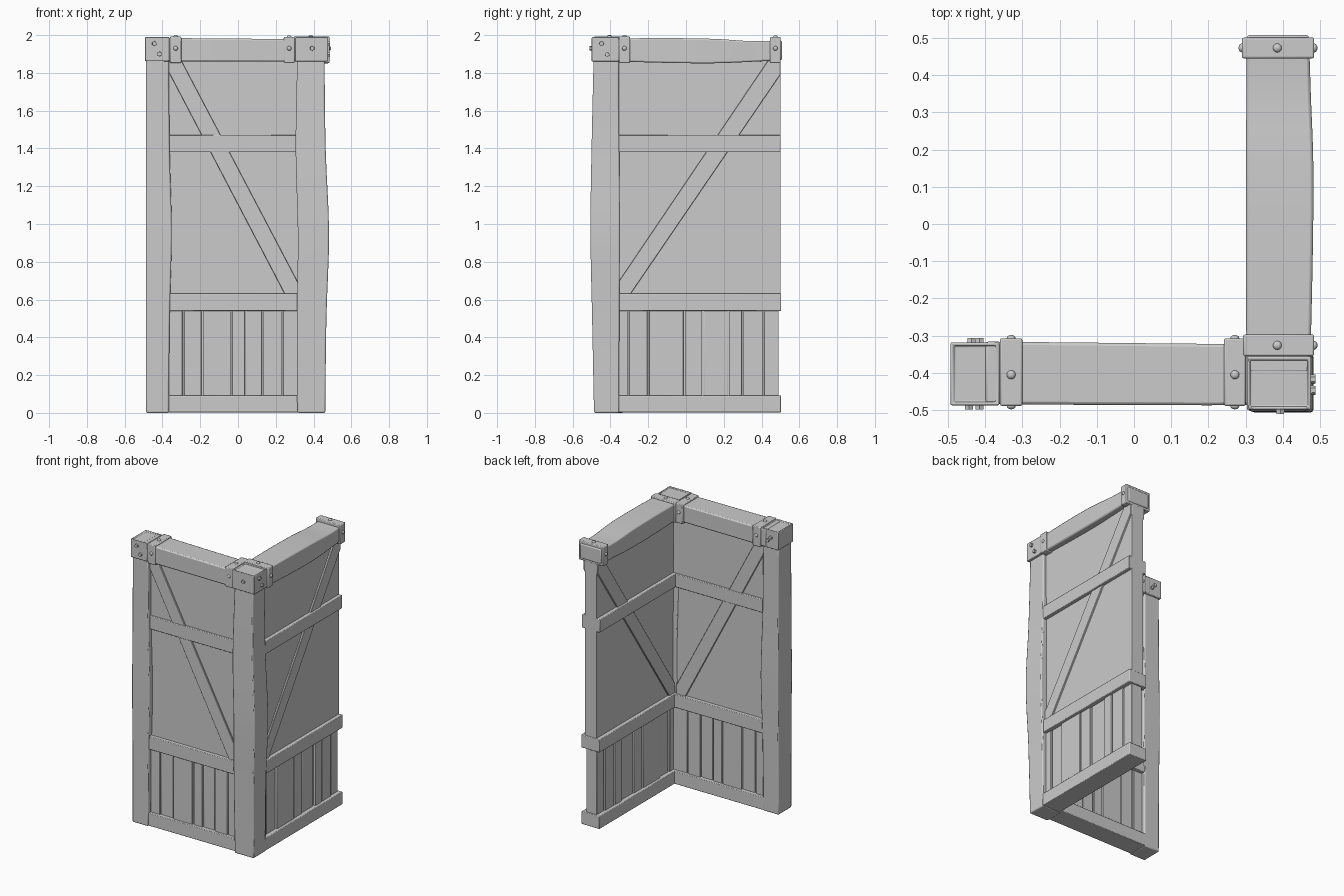
import bpy, bmesh, math
from mathutils import Vector, Matrix

if "Cube" in bpy.data.objects:
    bpy.data.objects.remove(bpy.data.objects["Cube"])


def finish(bm, name, bevel=0.004, segs=2):
    bmesh.ops.recalc_face_normals(bm, faces=bm.faces)
    me = bpy.data.meshes.new(name)
    bm.to_mesh(me)
    bm.free()
    ob = bpy.data.objects.new(name, me)
    bpy.context.collection.objects.link(ob)
    if bevel:
        m = ob.modifiers.new("bevel", 'BEVEL')
        m.width, m.segments, m.limit_method = bevel, segs, 'ANGLE'
        m.angle_limit = math.radians(40)
    bpy.context.view_layer.objects.active = ob
    ob.select_set(True)
    bpy.ops.object.shade_smooth_by_angle(angle=math.radians(35))
    ob.select_set(False)
    return ob


def box_bm(x0, x1, y0, y1, z0, z1):
    bm = bmesh.new()
    bmesh.ops.create_cube(bm, size=1)
    for v in bm.verts:
        v.co = ((x0 + x1) / 2 + v.co.x * (x1 - x0),
                (y0 + y1) / 2 + v.co.y * (y1 - y0),
                (z0 + z1) / 2 + v.co.z * (z1 - z0))
    return bm


def box(name, *b, bevel=0.004):
    return finish(box_bm(*b), name, bevel)


def loft(name, place, sections, bevel=0.007):
    """Warped timber: sections are (along, u0, u1, v0, v1), smoothed between."""
    bm = bmesh.new()
    rings, n = [], len(sections)
    for i in range((n - 1) * 4 + 1):
        k = min(i // 4, n - 2)
        f = i / 4 - k
        p = [Vector(sections[min(max(j, 0), n - 1)]) for j in range(k - 1, k + 3)]
        q = 0.5 * (2 * p[1] + (p[2] - p[0]) * f
                   + (2 * p[0] - 5 * p[1] + 4 * p[2] - p[3]) * f * f
                   + (3 * p[1] - p[0] - 3 * p[2] + p[3]) * f ** 3)
        a, u0, u1, v0, v1 = q
        rings.append([bm.verts.new(place(a, u, v))
                      for u, v in ((u0, v0), (u1, v0), (u1, v1), (u0, v1))])
    for r, s in zip(rings, rings[1:]):
        for j in range(4):
            bm.faces.new((r[j], r[j - 1], s[j - 1], s[j]))
    bm.faces.new(rings[0])
    bm.faces.new(rings[-1])
    return finish(bm, name, bevel)


def bolt(name, pos, normal, r=0.012, h=0.012, hexed=False):
    """Rivet dome, or hexagonal bolt head, sitting on a surface."""
    bm = bmesh.new()
    if hexed:
        bmesh.ops.create_cone(bm, cap_ends=True, segments=6, radius1=r, radius2=r * 0.85, depth=2 * h)
    else:
        bmesh.ops.create_uvsphere(bm, u_segments=12, v_segments=8, radius=1)
        bmesh.ops.scale(bm, vec=(r, r, h), verts=bm.verts)
    rot = Vector((0, 0, 1)).rotation_difference(Vector(normal)).to_matrix().to_4x4()
    bm.transform(Matrix.Translation(pos) @ rot)
    return finish(bm, name, 0)


def front(a, t, z):
    return (a, -0.40 + t, z)


def right(a, t, z):
    return (0.39 + t, a, z)


def slab(name, place, a0, a1, t, z0, z1, bevel=0.004):
    p, q = place(a0, -t, z0), place(a1, t, z1)
    return box(name, p[0], q[0], p[1], q[1], p[2], q[2], bevel=bevel)


def prism(name, place, outline, t):
    bm = bmesh.new()
    lo = [bm.verts.new(place(a, -t, z)) for a, z in outline]
    hi = [bm.verts.new(place(a, t, z)) for a, z in outline]
    bm.faces.new(lo)
    bm.faces.new(hi)
    for j in range(len(lo)):
        bm.faces.new((lo[j - 1], lo[j], hi[j], hi[j - 1]))
    return finish(bm, name, 0.002, 1)


# Infill of both wings: panel, brace, rails, boards
wings = (
    ("front", front, -0.38, 0.36, 0.36, 0.060,
     [(-0.37, 1.87), (-0.37, 1.81), (0.252, 0.62), (0.318, 0.62), (0.318, 0.69), (-0.302, 1.87)],
     [-0.37, -0.29, -0.19, -0.035, 0.04, 0.13, 0.235, 0.33]),
    ("right", right, -0.40, 0.50, 0.503, 0.070,
     [(0.437, 1.87), (-0.36, 0.69), (-0.36, 0.62), (-0.30, 0.62), (0.499, 1.79), (0.499, 1.87)],
     [-0.38, -0.305, -0.2, -0.01, 0.09, 0.225, 0.3, 0.41, 0.495]),
)
for side, place, a0, a1, rail_end, mid_t, brace, seams in wings:
    slab(side + "_plaster_panel", place, a0, a1, 0.045, 0.60, 1.88, 0.001)
    slab(side + "_board_backing", place, a0, a1 - 0.01, 0.034, 0.05, 0.60, 0.001)
    prism(side + "_diagonal_brace", place, brace, 0.056)
    slab(side + "_bottom_rail", place, a0, rail_end, 0.070, 0.003, 0.092)
    slab(side + "_waist_rail", place, a0, rail_end + 0.001, 0.071, 0.54, 0.632)
    slab(side + "_middle_rail", place, a0, rail_end - 0.003, mid_t, 1.38, 1.472)
    for i, (s0, s1) in enumerate(zip(seams, seams[1:])):
        slab(f"{side}_board_{i + 1}", place, s0 + 0.004, s1 - 0.004,
             (0.047, 0.041, 0.051)[i % 3], 0.06, 0.57, 0.003)


# Warped posts
def upright(a, u, v):
    return (u, v, a)


loft("left_post", upright, [
    (0, -0.487, -0.366, -0.477, -0.330), (0.5, -0.487, -0.362, -0.478, -0.327),
    (0.95, -0.488, -0.351, -0.482, -0.322), (1.4, -0.487, -0.362, -0.478, -0.327),
    (1.88, -0.486, -0.366, -0.477, -0.330)])
loft("corner_post", upright, [
    (0, 0.314, 0.462, -0.487, -0.354), (0.5, 0.312, 0.468, -0.497, -0.353),
    (0.95, 0.317, 0.482, -0.506, -0.350), (1.4, 0.305, 0.464, -0.500, -0.353),
    (1.88, 0.314, 0.458, -0.489, -0.356)])

# Warped top beams
loft("front_top_beam", lambda a, u, v: (a, u, v), [
    (-0.40, -0.484, -0.316, 1.861, 1.985), (-0.1, -0.486, -0.319, 1.861, 1.982),
    (0.2, -0.487, -0.322, 1.860, 1.980), (0.36, -0.486, -0.322, 1.860, 1.980)], 0.008)
loft("right_top_beam", lambda a, u, v: (u, a, v), [
    (-0.40, 0.302, 0.473, 1.862, 1.982), (-0.1, 0.301, 0.480, 1.853, 1.984),
    (0.15, 0.301, 0.482, 1.851, 1.980), (0.35, 0.302, 0.475, 1.859, 1.968),
    (0.508, 0.303, 0.470, 1.868, 1.972)], 0.008)


# Post caps with a recessed top
def cap(name, *b):
    bm = box_bm(*b)
    top = max(bm.faces, key=lambda f: f.calc_center_median().z)
    bmesh.ops.inset_region(bm, faces=[top], thickness=0.013)
    bmesh.ops.translate(bm, verts=bmesh.ops.extrude_discrete_faces(bm, faces=[top])["faces"][0].verts,
                        vec=(0, 0, -0.008))
    finish(bm, name, 0.005)


cap("left_post_cap", -0.493, -0.362, -0.487, -0.318, 1.862, 1.989)
cap("corner_post_cap", 0.303, 0.476, -0.499, -0.356, 1.860, 1.989)

# Metal straps with rivets on top and both sides
straps = (("left", front, -0.36, -0.30, -0.089, 0.093, 1.992),
          ("inner", front, 0.242, 0.300, -0.089, 0.093, 1.990),
          ("corner", right, -0.355, -0.297, -0.097, 0.094, 1.992),
          ("end", right, 0.445, 0.501, -0.100, 0.094, 1.990))
for label, place, a0, a1, t0, t1, top in straps:
    p, q = place(a0, t0, 1.853), place(a1, t1, top)
    box(label + "_strap", p[0], q[0], p[1], q[1], p[2], q[2], bevel=0.005)
    mid = (a0 + a1) / 2
    out = Vector(place(0, 1, 0)) - Vector(place(0, 0, 0))
    bolt(label + "_strap_top_rivet", place(mid, -0.005, top), (0, 0, 1), h=0.009)
    bolt(label + "_strap_outer_rivet", place(mid, t1, 1.93), out, h=0.009)
    bolt(label + "_strap_inner_rivet", place(mid, t0, 1.93), -out, h=0.009)

# Hexagonal bolts on the caps
for i, (pos, n) in enumerate((
        ((-0.443, -0.487, 1.955), (0, -1, 0)), ((-0.415, -0.487, 1.900), (0, -1, 0)),
        ((-0.437, -0.318, 1.940), (0, 1, 0)), ((-0.415, -0.318, 1.915), (0, 1, 0)),
        ((0.393, -0.499, 1.930), (0, -1, 0)),
        ((0.476, -0.447, 1.955), (1, 0, 0)), ((0.476, -0.417, 1.897), (1, 0, 0)))):
    bolt(f"cap_bolt_{i + 1}", pos, n, 0.014, 0.012, True)
